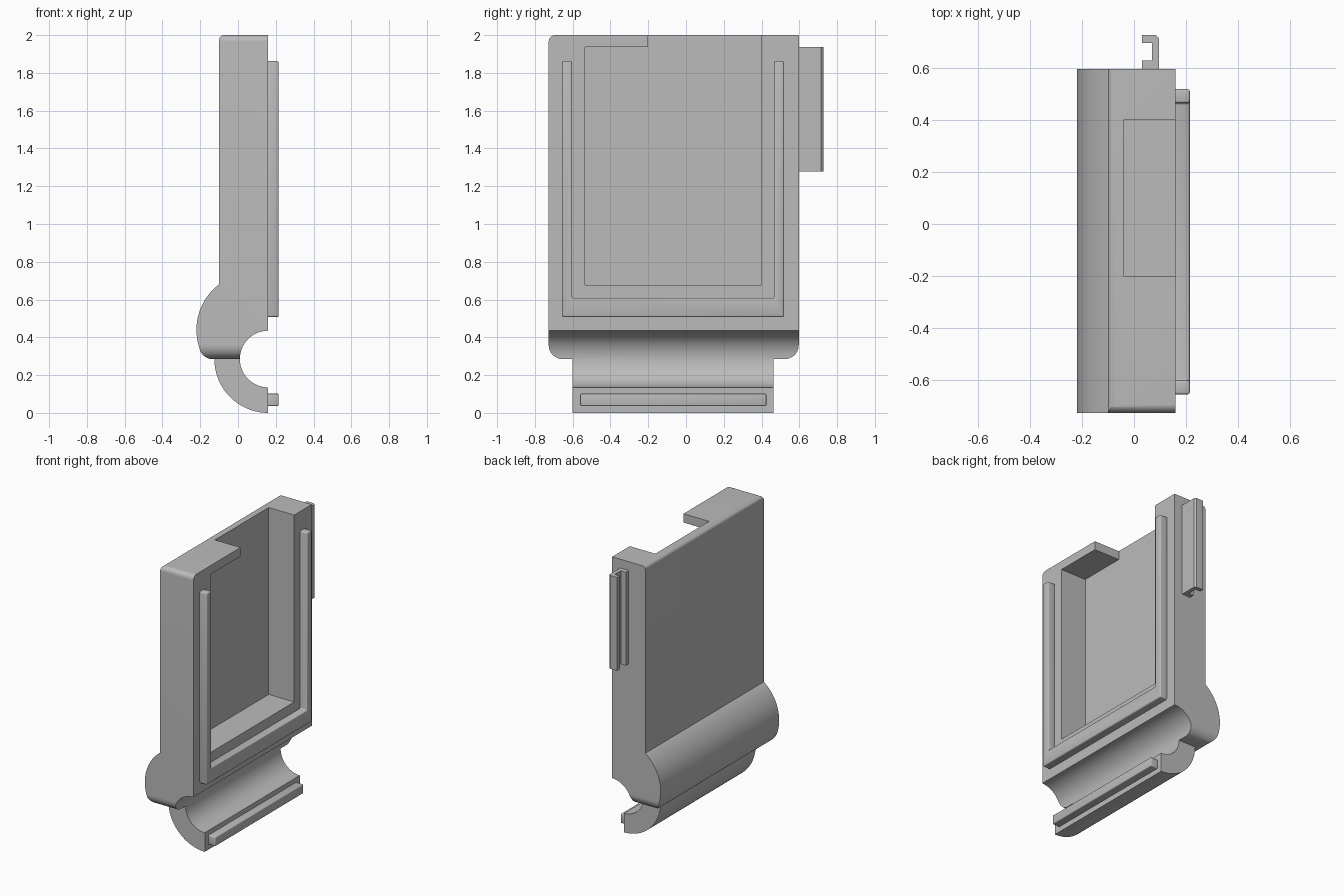
import bpy, bmesh, math

if "Cube" in bpy.data.objects:
    bpy.data.objects.remove(bpy.data.objects["Cube"], do_unlink=True)

grey = bpy.data.materials.new("plain grey")
grey.use_nodes = True
grey.diffuse_color = (0.5, 0.5, 0.5, 1)
grey.node_tree.nodes["Principled BSDF"].inputs["Base Color"].default_value = (0.5, 0.5, 0.5, 1)


def arc(cx, cy, r, start, end, steps=24):
    angles = [math.radians(start + (end - start) * i / steps) for i in range(steps + 1)]
    return [(cx + r * math.cos(a), cy + r * math.sin(a)) for a in angles]


def prism(name, points, axis, low, high):
    """Extrude a 2D outline (its axes in x, y, z order) along one axis."""
    def place(p, d):
        c = list(p)
        c.insert(axis, d)
        return c
    bm = bmesh.new()
    face = bm.faces.new([bm.verts.new(place(p, low)) for p in points])
    moved = bmesh.ops.extrude_face_region(bm, geom=[face])["geom"]
    for v in moved:
        if isinstance(v, bmesh.types.BMVert):
            v.co[axis] = high
    bmesh.ops.recalc_face_normals(bm, faces=bm.faces)
    mesh = bpy.data.meshes.new(name)
    bm.to_mesh(mesh)
    bm.free()
    mesh.materials.append(grey)
    ob = bpy.data.objects.new(name, mesh)
    bpy.context.collection.objects.link(ob)
    return ob


def box(name, x, y, z):
    return prism(name, [(x[0], y[0]), (x[1], y[0]), (x[1], y[1]), (x[0], y[1])], 2, *z)


def apply_modifiers(ob):
    bpy.context.view_layer.update()
    dg = bpy.context.evaluated_depsgraph_get()
    mesh = bpy.data.meshes.new_from_object(ob.evaluated_get(dg))
    ob.modifiers.clear()
    ob.data = mesh


def combine(ob, other, operation):
    mod = ob.modifiers.new(operation, "BOOLEAN")
    mod.operation, mod.solver, mod.object = operation, "EXACT", other
    apply_modifiers(ob)
    bpy.data.objects.remove(other, do_unlink=True)


def soften(ob, width):
    mod = ob.modifiers.new("edges", "BEVEL")
    mod.width, mod.segments = width, 3
    apply_modifiers(ob)


FACE = 0.16          # open face of the case
FRONT, BACK = -0.727, 0.597
AXIS_Z = 0.285       # centre height of the round channel

# Case: side profile with bulged foot and round channel
profile = [(FACE, 2.0)]
profile += arc(-0.075, 1.975, 0.025, 90, 180, 8)
profile += arc(0.08, 0.44, 0.30, 126.87, 196.5, 32)
profile += arc(-0.135, 0.355, 0.07, 198, 270, 12)
profile += arc(FACE, AXIS_Z, 0.15, 180, 90, 24)
case = prism("case", profile, 1, FRONT - 0.05, BACK + 0.05)

# Rounded outline seen from the open face
outline = [(BACK, 2.0005)]
outline += arc(FRONT + 0.035, 1.9655, 0.035, 90, 180, 8)
outline += arc(FRONT + 0.075, 0.3595, 0.075, 180, 270, 12)
outline += arc(BACK - 0.075, 0.3595, 0.075, 270, 360, 12)
combine(case, prism("outline", outline, 0, -0.5, 0.5), "INTERSECT")

# Pocket and the opening in the top wall
pocket = [(-0.535, 0.678), (0.40, 0.678), (0.40, 2.1), (-0.20, 2.1), (-0.20, 1.938), (-0.535, 1.938)]
combine(case, prism("pocket", pocket, 0, -0.04, 0.4), "DIFFERENCE")

# Curved hook below the case
hook_profile = arc(FACE, AXIS_Z, 0.285, 172, 270, 32) + arc(FACE, AXIS_Z, 0.15, 270, 180, 24)
hook = prism("hook", hook_profile, 1, -0.60, 0.462)

# U-shaped raised rim around the pocket
rim_points = [(-0.656, 0.508), (0.519, 0.508), (0.519, 1.862), (0.466, 1.862),
              (0.466, 0.608), (-0.603, 0.608), (-0.603, 1.862), (-0.656, 1.862)]
rim = prism("raised_rim", rim_points, 0, FACE - 0.02, 0.215)
soften(rim, 0.008)

# Raised bar on the hook
bar = box("hook_bar", (FACE - 0.02, 0.215), (-0.56, 0.425), (0.037, 0.102))
soften(bar, 0.006)

# Channel-shaped clip on the back edge
clip_points = [(0.03, 0.59), (0.097, 0.59), (0.097, 0.715), (0.085, 0.727), (0.03, 0.727),
               (0.03, 0.697), (0.069, 0.697), (0.069, 0.63), (0.03, 0.63)]
clip = prism("side_clip", clip_points, 2, 1.278, 1.938)

bpy.ops.object.select_all(action="DESELECT")
for ob in (case, hook, rim, bar, clip):
    ob.select_set(True)
bpy.context.view_layer.objects.active = case
bpy.ops.object.shade_smooth_by_angle(angle=math.radians(30))
